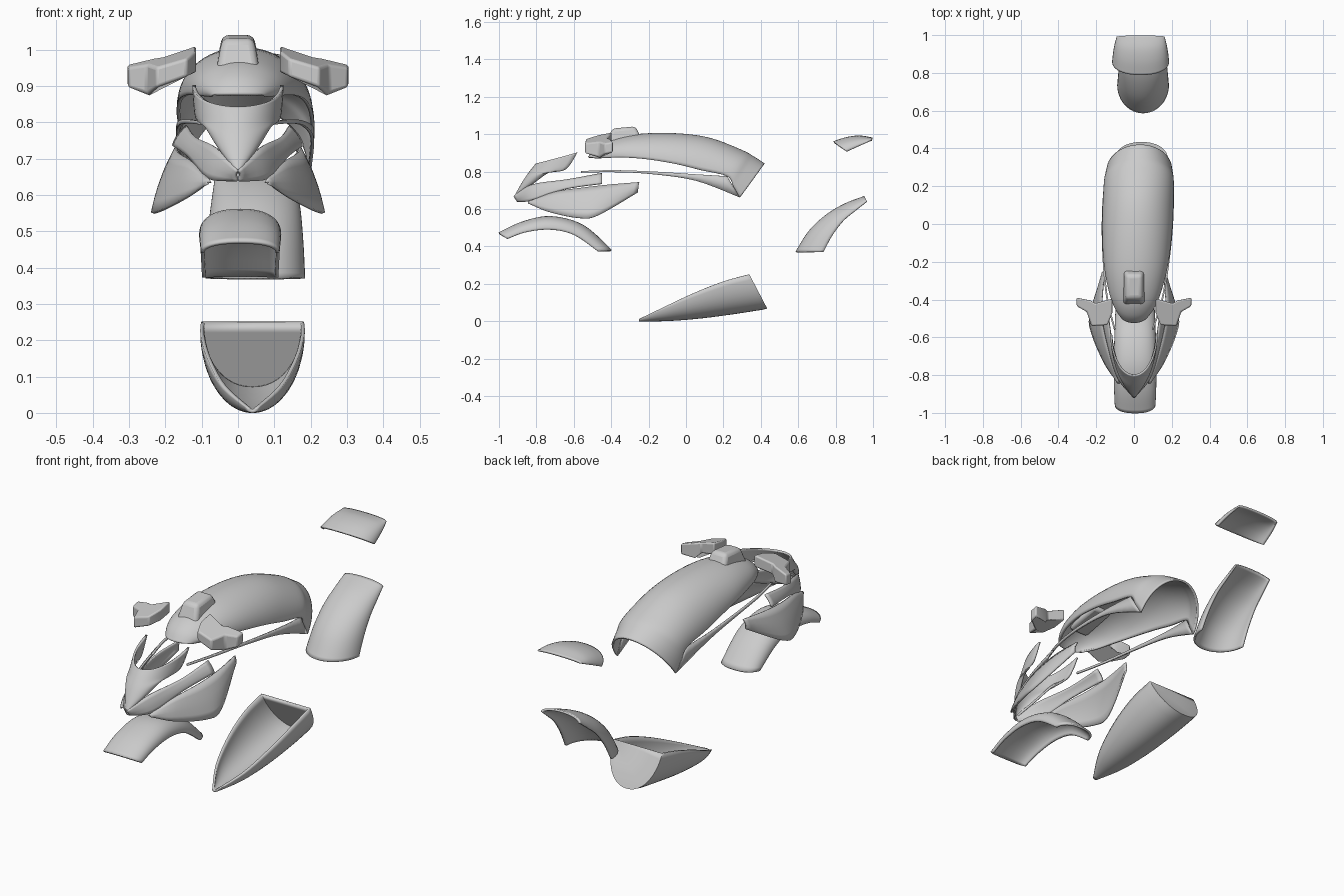
import bpy, bmesh
from math import sin, cos, pi
from mathutils import Vector

if "Cube" in bpy.data.objects:
    bpy.data.objects.remove(bpy.data.objects["Cube"])


def catmull(pts, steps):
    """Smooth curve through tuples of any length."""
    out = []
    for i in range(len(pts) - 1):
        a, b, c, d = (pts[max(0, i - 1)], pts[i], pts[i + 1], pts[min(len(pts) - 1, i + 2)])
        for k in range(steps):
            t = k / steps
            out.append(tuple(0.5 * (2 * q + (r - p) * t + (2 * p - 5 * q + 4 * r - s) * t * t
                                    + (3 * q - p - 3 * r + s) * t ** 3)
                             for p, q, r, s in zip(a, b, c, d)))
    out.append(tuple(pts[-1]))
    return out


def finish(name, bm, thick=0.0, mirror=False, bevel=0.0, angle=0.6):
    bmesh.ops.recalc_face_normals(bm, faces=bm.faces)
    me = bpy.data.meshes.new(name)
    bm.to_mesh(me)
    bm.free()
    ob = bpy.data.objects.new(name, me)
    bpy.context.collection.objects.link(ob)
    if thick:
        m = ob.modifiers.new("Thickness", 'SOLIDIFY')
        m.thickness, m.offset = thick, 0
    if bevel:
        m = ob.modifiers.new("Bevel", 'BEVEL')
        m.width, m.segments = bevel, 3
    if mirror:
        ob.modifiers.new("Mirror", 'MIRROR').use_clip = True
    bpy.ops.object.select_all(action='DESELECT')
    ob.select_set(True)
    bpy.context.view_layer.objects.active = ob
    bpy.ops.object.shade_smooth_by_angle(angle=angle)
    return ob


def skin(grid, cap_end=False):
    bm = bmesh.new()
    vs = [[bm.verts.new(p) for p in row] for row in grid]
    for r0, r1 in zip(vs, vs[1:]):
        for j in range(len(r0) - 1):
            bm.faces.new((r0[j], r0[j + 1], r1[j + 1], r1[j]))
    if cap_end:
        bm.faces.new(vs[-1])
    bmesh.ops.remove_doubles(bm, verts=bm.verts, dist=0.0005)
    return bm


def shell(name, rows, cx, p=1.0, n=24, steps=5, thick=0.01, cap=False):
    """Arched skin; each row = centre y, centre z, side y, side z, half width."""
    grid = []
    for yc, zc, ys, zs, w in catmull(rows, steps):
        row = []
        for j in range(n + 1):
            a = -pi / 2 + pi * j / n
            s = sin(a)
            t = max(0.0, cos(a)) ** p
            y = ys + (yc - ys) * t
            x = w * (1 if s > 0 else -1) * abs(s) ** p
            row.append((cx(y) + x, y, zs + (zc - zs) * t))
        grid.append(row)
    return finish(name, skin(grid, cap), thick)


def strip(name, top, bottom, bulge=0.0, steps=5, n=5, shift=None, mirror=True):
    """Panel stretched between two edge curves."""
    grid = []
    for a, b in zip(catmull(top, steps), catmull(bottom, steps)):
        row = []
        for j in range(n + 1):
            q = Vector(a).lerp(Vector(b), j / n)
            q.x += bulge * sin(pi * j / n)
            if shift:
                q = Vector(shift(q))
            row.append(q)
        grid.append(row)
    return finish(name, skin(grid), 0.009, mirror)


# front wheel fender
shell("front_fender", [(-1.0, .47, -.955, .44, .103), (-.87, .53, -.86, .475, .107),
                       (-.72, .557, -.73, .49, .108), (-.55, .51, -.6, .462, .105),
                       (-.40, .378, -.47, .373, .1)], lambda y: .006, p=.85)

# rear wheel fender
shell("rear_fender", [(.59, .37, .735, .37, .132), (.66, .48, .78, .455, .128),
                      (.75, .565, .84, .535, .122), (.85, .625, .905, .59, .115),
                      (.955, .665, .968, .64, .108)], lambda y: .048)

# tail cap
shell("tail_cap", [(.79, .958, .86, .907, .146), (.86, .98, .905, .928, .141),
                   (.93, .988, .95, .948, .133), (.997, .977, .992, .967, .122)],
      lambda y: .035, p=.9)

# belly pan, open at the top with a closed rear wall
shell("belly_pan", [(-.25, .005, -.25, .012, .008), (-.1, .006, -.12, .075, .078),
                    (.08, .02, .04, .15, .12), (.27, .045, .2, .213, .138),
                    (.43, .07, .335, .25, .137)], lambda y: .04, p=.92, cap=True)


# main upper cover
def body_cx(y):
    return .018 + .035 * y


shell("main_cover", [(-.52, .876, -.48, .874, .07), (-.48, .925, -.42, .875, .108),
                     (-.40, .967, -.33, .876, .14), (-.25, .997, -.2, .865, .167),
                     (-.05, 1.0, -.05, .84, .180), (.13, .975, .08, .808, .183),
                     (.3, .91, .22, .775, .180), (.36, .877, .255, .718, .175),
                     (.418, .84, .288, .662, .168)], body_cx, n=30)

# thin side rails below the cover openings
for side, label in ((1, "right"), (-1, "left")):
    strip("side_rail_" + label,
          [(.18, .22, .775), (.185, .05, .786), (.172, -.2, .802), (.145, -.4, .808), (.10, -.56, .803)],
          [(.168, .288, .662), (.185, .05, .752), (.172, -.2, .788), (.145, -.4, .797), (.10, -.56, .794)],
          n=2, mirror=False, shift=lambda q, s=side: (body_cx(q.y) + s * q.x, q.y, q.z))

# raised cap on the cover
bm = bmesh.new()
base = [bm.verts.new(p) for p in ((-.062, -.435, .93), (.062, -.435, .93), (.058, -.235, .97), (-.058, -.235, .97))]
top = [bm.verts.new(p) for p in ((-.043, -.395, 1.03), (.043, -.395, 1.03), (.043, -.27, 1.042), (-.043, -.27, 1.042))]
bm.faces.new(base)
bm.faces.new(top)
for i in range(4):
    k = (i + 1) % 4
    bm.faces.new((base[i], base[k], top[k], top[i]))
finish("top_cap", bm, bevel=.018)

# hand guards: sloping slabs, deeper at the outer tab
outline = [(.115, -.47, .06), (.14, -.535, .05), (.225, -.54, .055), (.25, -.465, .08),
           (.303, -.435, .055), (.305, -.39, .055), (.23, -.405, .085), (.205, -.42, .06), (.115, -.395, .062)]
bm = bmesh.new()
up, low = [], []
for x, y, d in outline:
    z = 1.012 - .28 * (x - .115) - .2 * (-.39 - y)
    up.append(bm.verts.new((x, y, z)))
    low.append(bm.verts.new((x, y, z - d)))
bm.faces.new(up)
bm.faces.new(low)
for i in range(len(up)):
    k = (i + 1) % len(up)
    bm.faces.new((up[i], up[k], low[k], low[i]))
finish("hand_guards", bm, mirror=True, bevel=.008)

# nose shield with rear horns
shell("nose_shield", [(-.912, .668, -.908, .67, .004), (-.89, .71, -.81, .745, .055),
                      (-.86, .76, -.725, .803, .092), (-.83, .802, -.64, .815, .113),
                      (-.80, .84, -.58, .903, .121)], lambda y: 0, p=1.0)

# band wrapping around the nose
strip("nose_band", [(0, -.92, .668), (.06, -.82, .73), (.115, -.63, .757), (.14, -.45, .79)],
      [(0, -.90, .64), (.082, -.82, .645), (.135, -.65, .705), (.178, -.45, .735)], bulge=.006)

# lower side wings
strip("side_wings", [(.075, -.845, .637), (.125, -.7, .69), (.16, -.55, .713), (.17, -.4, .73), (.155, -.25, .742)],
      [(.08, -.84, .632), (.15, -.745, .588), (.222, -.58, .553), (.23, -.47, .566), (.16, -.26, .69)], bulge=.008)
